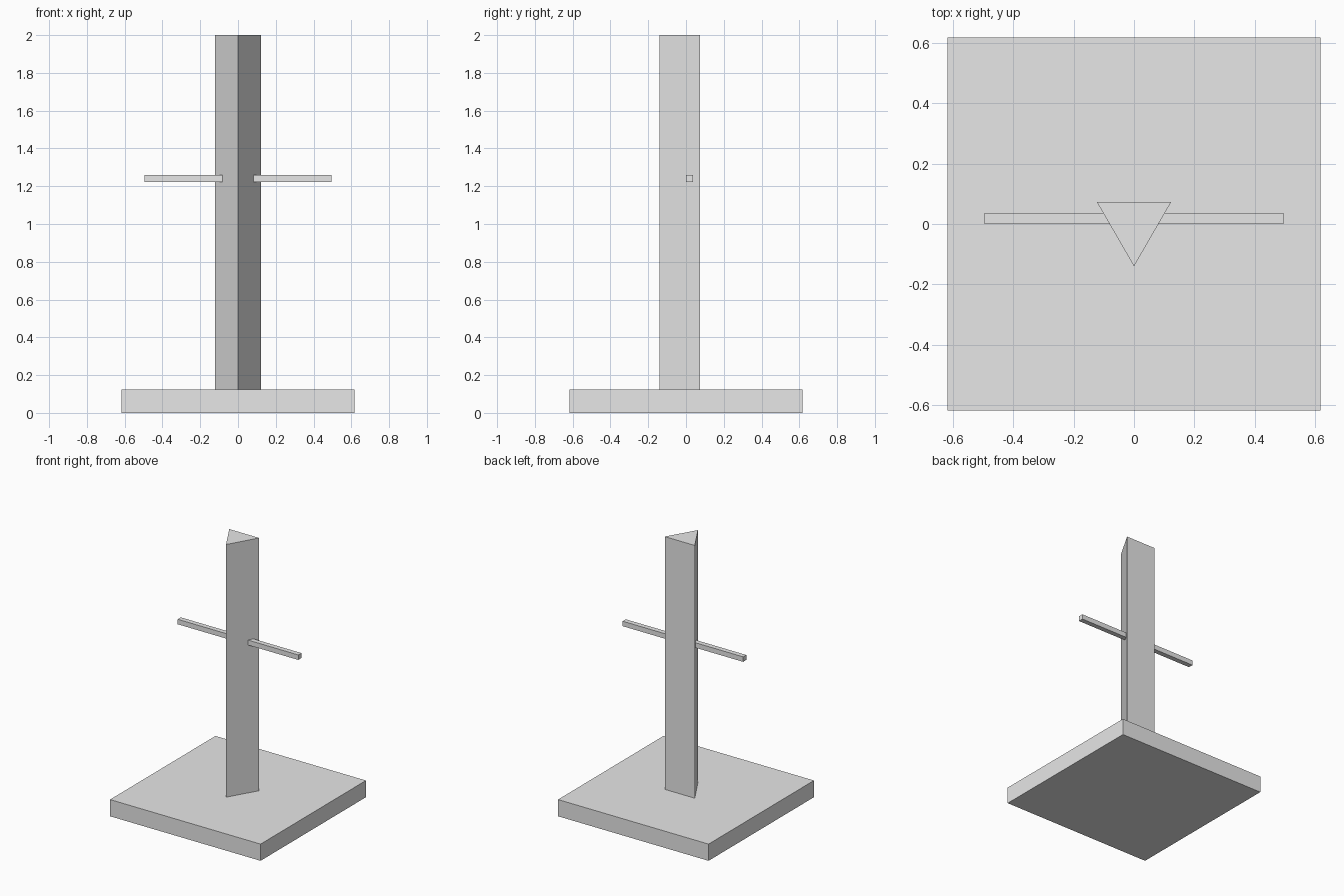
import bpy
import bmesh

cube = bpy.data.objects.get("Cube")
if cube:
    bpy.data.objects.remove(cube, do_unlink=True)

# Single flat colour
grey = bpy.data.materials.new("light_grey")
grey.use_nodes = True
colour = (0.8, 0.8, 0.8, 1.0)
grey.diffuse_color = colour
grey.node_tree.nodes["Principled BSDF"].inputs["Base Color"].default_value = colour


def prism(name, outline, bottom, top):
    """Extrude a counter-clockwise xy outline from bottom to top."""
    bm = bmesh.new()
    face = bm.faces.new([bm.verts.new((x, y, bottom)) for x, y in outline])
    extruded = bmesh.ops.extrude_face_region(bm, geom=[face])["geom"]
    moved = [v for v in extruded if isinstance(v, bmesh.types.BMVert)]
    bmesh.ops.translate(bm, verts=moved, vec=(0, 0, top - bottom))
    bmesh.ops.recalc_face_normals(bm, faces=bm.faces)
    mesh = bpy.data.meshes.new(name)
    bm.to_mesh(mesh)
    bm.free()
    mesh.materials.append(grey)
    obj = bpy.data.objects.new(name, mesh)
    bpy.context.collection.objects.link(obj)
    return obj


def rectangle(half_width, front, back):
    return [(-half_width, front), (half_width, front),
            (half_width, back), (-half_width, back)]


# Square base slab
prism("base", rectangle(0.618, -0.618, 0.618), 0, 0.124)

# Triangular column with one edge facing the front
prism("column", [(0, -0.14), (0.123, 0.073), (-0.123, 0.073)], 0.124, 2)

# Thin crossbar passing through the column
prism("crossbar", rectangle(0.495, 0, 0.037), 1.222, 1.259)
